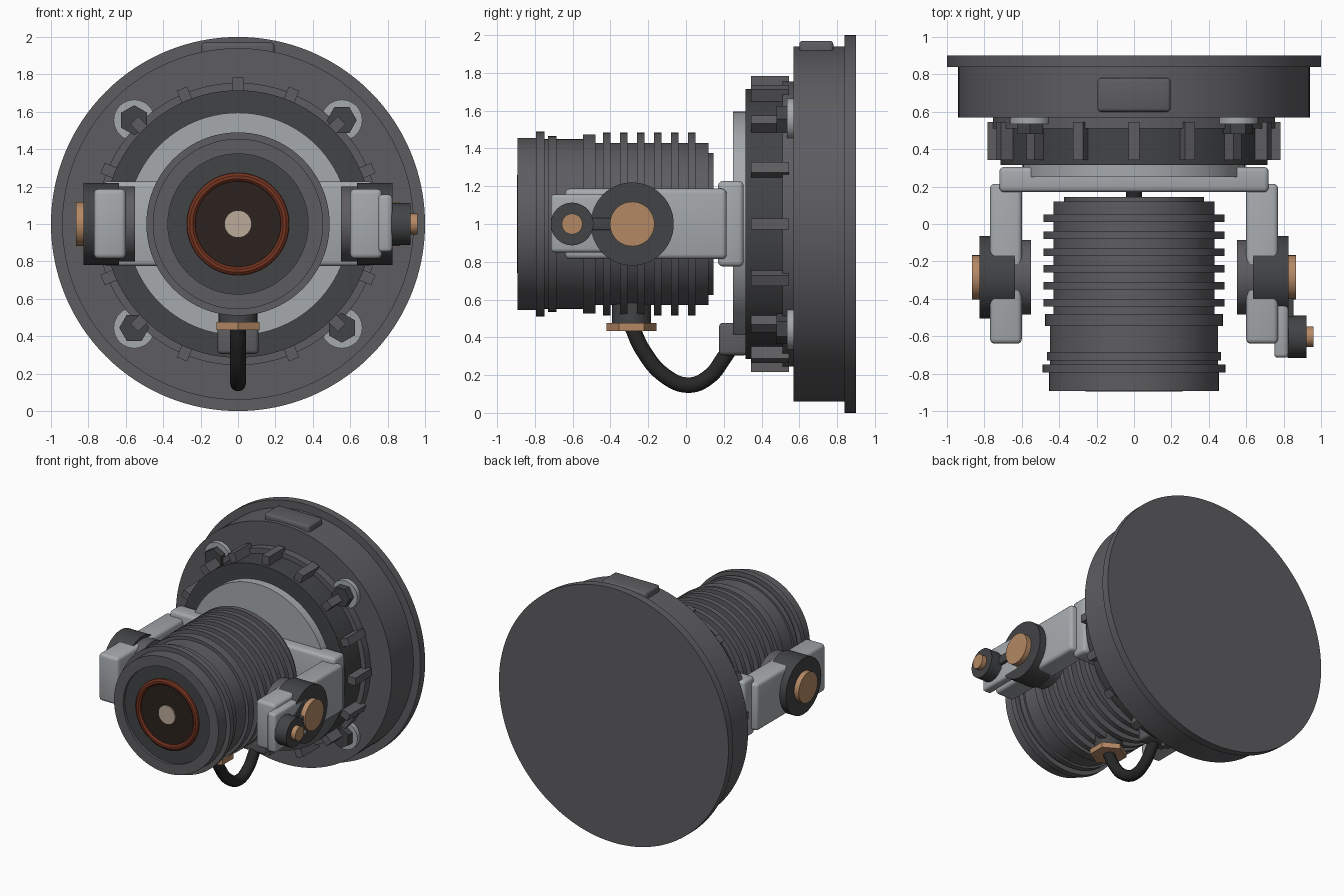
import bpy, bmesh, math
from mathutils import Vector, Matrix

if "Cube" in bpy.data.objects:
    bpy.data.objects.remove(bpy.data.objects["Cube"])


def material(name, rgb):
    m = bpy.data.materials.new(name)
    m.diffuse_color = (*rgb, 1)
    m.use_nodes = True
    m.node_tree.nodes["Principled BSDF"].inputs["Base Color"].default_value = m.diffuse_color
    return m


BASE = material("dark_grey", (0.11, 0.11, 0.12))
DARK = material("charcoal", (0.055, 0.057, 0.06))
LIGHT = material("light_grey", (0.38, 0.40, 0.42))
COPPER = material("copper", (0.46, 0.25, 0.13))
RED = material("red_brown", (0.18, 0.035, 0.015))
GLASS = material("dark_lens", (0.025, 0.016, 0.013))
CREAM = material("cream", (0.50, 0.40, 0.32))
RUBBER = material("rubber", (0.02, 0.02, 0.02))
AXES = {"X": (Vector((1, 0, 0)), Vector((0, 1, 0)), Vector((0, 0, 1))),
        "Y": (Vector((0, 1, 0)), Vector((0, 0, 1)), Vector((1, 0, 0))),
        "Z": (Vector((0, 0, 1)), Vector((1, 0, 0)), Vector((0, 1, 0)))}


def finish(name, bm, mat):
    bmesh.ops.recalc_face_normals(bm, faces=bm.faces)
    me = bpy.data.meshes.new(name)
    bm.to_mesh(me)
    bm.free()
    ob = bpy.data.objects.new(name, me)
    bpy.context.collection.objects.link(ob)
    me.materials.append(mat)
    bpy.ops.object.select_all(action='DESELECT')
    ob.select_set(True)
    bpy.context.view_layer.objects.active = ob
    bpy.ops.object.shade_smooth_by_angle(angle=math.radians(30))
    return ob


def lathe(name, profile, mat, centre=(0, 0, 1), axis="Y", n=96, phase=0.0):
    """Spin (position along axis, radius) points around an axis."""
    a, u, v = AXES[axis]
    bm = bmesh.new()
    rings = []
    for t, r in profile:
        rings.append([bm.verts.new(Vector(centre) + a * t + r * (
            u * math.cos(phase + math.tau * i / n) + v * math.sin(phase + math.tau * i / n)))
            for i in range(n)])
    for p, q in zip(rings, rings[1:]):
        for i in range(n):
            j = (i + 1) % n
            bm.faces.new((p[i], p[j], q[j], q[i]))
    bm.faces.new(rings[0])
    bm.faces.new(rings[-1])
    return finish(name, bm, mat)


def disc(name, t0, t1, r, mat, centre=(0, 0, 1), axis="Y", n=64, phase=0.0):
    return lathe(name, [(t0, r), (t1, r)], mat, centre, axis, n, phase)


def box(name, x, y, z, mat, bevel=0.02, turn=0.0):
    """Rounded box from min/max ranges, optionally turned about the lamp axis."""
    bm = bmesh.new()
    bmesh.ops.create_cube(bm, size=1)
    for vert in bm.verts:
        vert.co = Vector([(lo + hi) / 2 + c * (hi - lo)
                          for c, (lo, hi) in zip(vert.co, (x, y, z))])
    if bevel:
        bmesh.ops.bevel(bm, geom=bm.edges[:], offset=bevel, segments=3,
                        profile=0.5, affect='EDGES')
    if turn:
        bmesh.ops.rotate(bm, verts=bm.verts, cent=(0, 0, 1), matrix=Matrix.Rotation(turn, 3, 'Y'))
    return finish(name, bm, mat)


# Mounting base and top pad
lathe("base_drum", [(0.57, 0.94), (0.84, 0.94), (0.84, 1.0), (0.90, 1.0)], BASE, n=128)
box("top_pad", (-0.195, 0.195), (0.60, 0.78), (1.86, 1.97), BASE, 0.018)

# Ribbed collar
disc("collar_rear_ring", 0.51, 0.58, 0.755, BASE, n=96)
disc("collar", 0.315, 0.52, 0.715, DARK, n=96)
for i in range(16):
    box(f"collar_rib_{i}", (-0.03, 0.03), (0.343, 0.545), (1.69, 1.783), BASE, 0, math.tau * i / 16)
disc("collar_face_plate", 0.25, 0.33, 0.595, LIGHT, n=96)

# Four hex bolts with washers
for sx in (-1, 1):
    for sz in (-1, 1):
        c = (0.555 * sx, 0, 1 + 0.555 * sz)
        disc("bolt_washer", 0.535, 0.58, 0.11, LIGHT, c, n=32)
        disc("bolt_head", 0.48, 0.55, 0.08, DARK, c, n=6, phase=math.pi / 6 * (1 if sx == sz else 0))

# Yoke with pivots on both sides
box("yoke_crossbar", (-0.72, 0.72), (0.17, 0.305), (0.775, 1.228), LIGHT, 0.025)
for s, side in ((-1, "left"), (1, "right")):
    span = lambda a, b: tuple(sorted((s * a, s * b)))
    box(f"yoke_arm_{side}", span(0.6, 0.77), (-0.64, 0.215), (0.815, 1.187), LIGHT, 0.025)
    pivot = (0, -0.285, 1)
    disc(f"pivot_inner_{side}", *span(0.55, 0.64), 0.20, BASE, pivot, "X")
    disc(f"pivot_outer_{side}", *span(0.635, 0.825), 0.22, DARK, pivot, "X")
    disc(f"pivot_cap_{side}", *span(0.81, 0.865), 0.118, COPPER, pivot, "X")

# Locking knob on the right arm
box("lock_bracket", (0.75, 0.825), (-0.715, -0.31), (0.85, 1.157), LIGHT, 0.02)
box("lock_link", (0.81, 0.853), (-0.55, -0.36), (0.968, 1.032), DARK, 0.006)
disc("lock_knob", 0.82, 0.922, 0.113, DARK, (0, -0.603, 1), "X", 48)
disc("lock_cap", 0.91, 0.96, 0.055, COPPER, (0, -0.603, 1), "X", 32)

# Lamp barrel with stepped front and shallow recess
lathe("lamp_barrel", [
    (-0.85, 0.375), (-0.893, 0.375), (-0.893, 0.455), (-0.795, 0.455), (-0.795, 0.49),
    (-0.75, 0.49), (-0.75, 0.45), (-0.73, 0.45), (-0.73, 0.465), (-0.685, 0.465),
    (-0.685, 0.45), (-0.545, 0.45), (-0.545, 0.475), (-0.48, 0.475), (-0.48, 0.43),
    (0.12, 0.43), (0.12, 0.375), (0.145, 0.375)], BASE)
for i in range(6):
    t = 0.03 - 0.09 * i
    disc(f"cooling_fin_{i}", t - 0.02, t + 0.02, 0.485, BASE, n=96)
disc("rear_pin", 0.13, 0.19, 0.042, RUBBER, n=24)

# Lens assembly
disc("lens_bezel", -0.872, -0.84, 0.376, DARK, n=96)
lathe("lens_ring", [(-0.86, 0.275), (-0.885, 0.272), (-0.895, 0.258), (-0.895, 0.242),
                    (-0.885, 0.23), (-0.86, 0.225)], RED)
disc("lens", -0.878, -0.85, 0.232, GLASS, n=96)
disc("lens_centre", -0.888, -0.86, 0.073, CREAM, n=48)

# Cable gland, cable and connector
gland = (0, -0.288, 0)
disc("gland_neck", 0.46, 0.62, 0.103, DARK, gland, "Z", 48)
disc("gland_nut", 0.433, 0.475, 0.132, COPPER, gland, "Z", 6, math.pi / 2)
box("cable_connector", (-0.11, 0.11), (0.175, 0.33), (0.305, 0.477), BASE, 0.02)
curve = bpy.data.curves.new("cable", 'CURVE')
curve.dimensions = '3D'
curve.bevel_depth = 0.042
curve.bevel_resolution = 5
curve.use_fill_caps = True
path = [(-0.288, 0.46), (-0.23, 0.335), (-0.11, 0.195), (0.015, 0.147), (0.12, 0.19), (0.2, 0.29), (0.25, 0.37)]
spline = curve.splines.new('BEZIER')
spline.bezier_points.add(len(path) - 1)
for p, (y, z) in zip(spline.bezier_points, path):
    p.co = (0, y, z)
    p.handle_left_type = p.handle_right_type = 'AUTO'
curve.materials.append(RUBBER)
bpy.context.collection.objects.link(bpy.data.objects.new("cable", curve))
